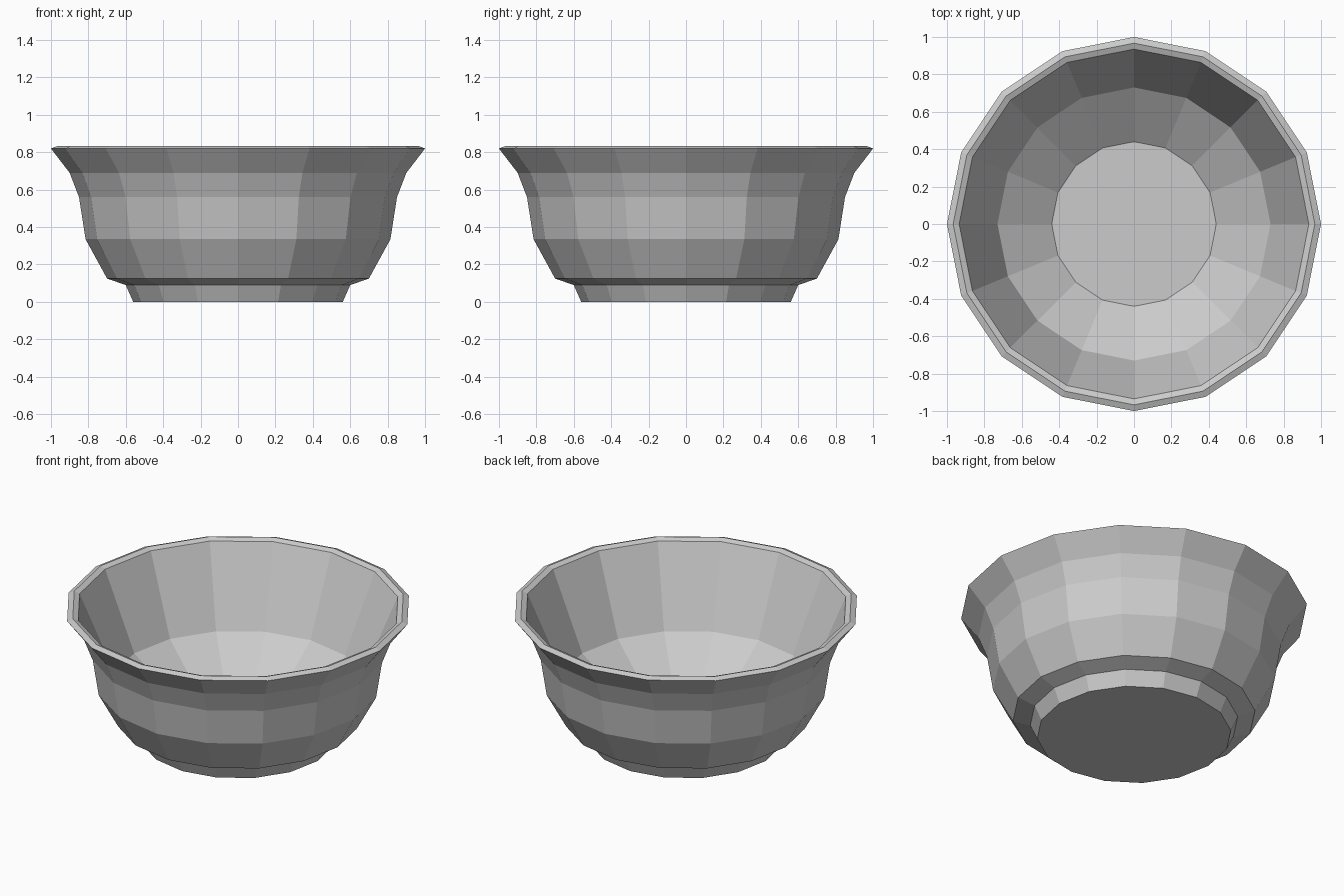
import bpy
import bmesh
import math

cube = bpy.data.objects.get("Cube")
if cube:
    bpy.data.objects.remove(cube, do_unlink=True)

SIDES = 16

# One plain grey material
grey = bpy.data.materials.new("light_grey")
grey.use_nodes = True
colour = (0.6, 0.6, 0.6, 1)
grey.diffuse_color = colour
grey.node_tree.nodes["Principled BSDF"].inputs["Base Color"].default_value = colour

# Profile (radius, height): foot, outer wall, flared rim, inner wall, floor
profile = [
    (0.56, 0.0), (0.60, 0.09),
    (0.70, 0.125), (0.815, 0.335), (0.85, 0.56), (0.90, 0.69),
    (1.0, 0.82), (0.967, 0.833), (0.935, 0.82),
    (0.73, 0.34), (0.44, 0.125),
]


def lathe(name, points, sides, material):
    """Turn an open profile round z and cap both ends with flat faces."""
    bm = bmesh.new()
    rings = []
    for r, z in points:
        angles = [math.tau * i / sides for i in range(sides)]
        rings.append([bm.verts.new((r * math.cos(a), r * math.sin(a), z)) for a in angles])
    for low, high in zip(rings, rings[1:]):
        for i in range(sides):
            j = (i + 1) % sides
            bm.faces.new((low[i], low[j], high[j], high[i]))
    bm.faces.new(rings[0][::-1])
    bm.faces.new(rings[-1])
    bmesh.ops.recalc_face_normals(bm, faces=bm.faces)
    mesh = bpy.data.meshes.new(name)
    bm.to_mesh(mesh)
    bm.free()
    mesh.materials.append(material)
    obj = bpy.data.objects.new(name, mesh)
    bpy.context.collection.objects.link(obj)
    return obj


lathe("bowl", profile, SIDES, grey)
